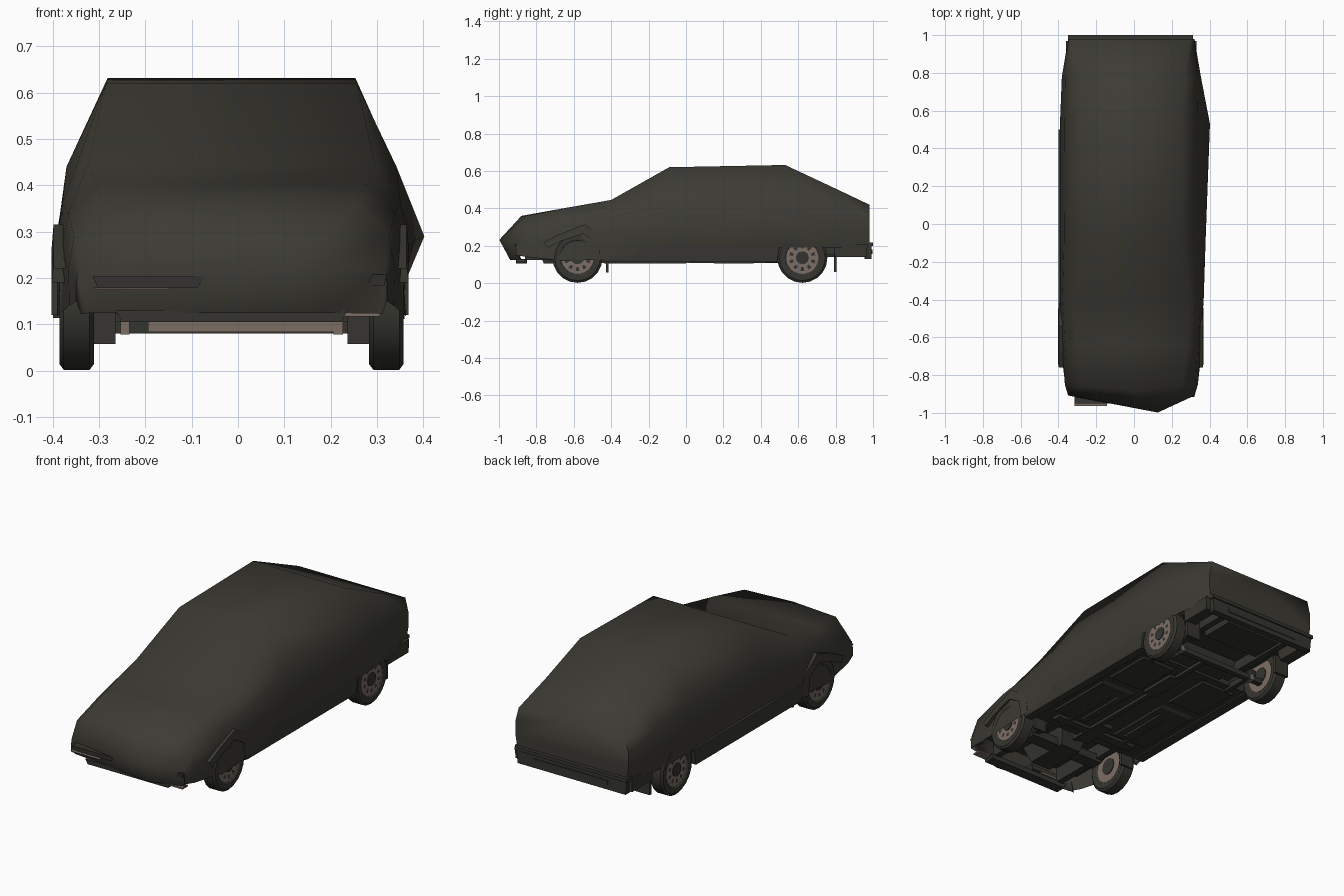
import bpy
import bmesh
from math import pi, sin, cos, radians
from mathutils import Vector

cube = bpy.data.objects.get("Cube")
if cube:
    bpy.data.objects.remove(cube)

SHIFT = -0.014  # the car sits slightly to its right


def material(name, rgb):
    m = bpy.data.materials.new(name)
    m.use_nodes = True
    m.diffuse_color = (*rgb, 1)
    m.node_tree.nodes["Principled BSDF"].inputs["Base Color"].default_value = (*rgb, 1)
    return m


CLOTH = material("dark olive cloth", (0.045, 0.043, 0.034))
RUBBER = material("black rubber", (0.037, 0.036, 0.029))
UNDER = material("underbody grey", (0.034, 0.034, 0.028))
RIM = material("dusty brown metal", (0.2, 0.155, 0.13))


def finish(name, bm, mat, smooth=None):
    bmesh.ops.recalc_face_normals(bm, faces=bm.faces)
    mesh = bpy.data.meshes.new(name)
    bm.to_mesh(mesh)
    bm.free()
    mesh.materials.append(mat)
    ob = bpy.data.objects.new(name, mesh)
    bpy.context.collection.objects.link(ob)
    if smooth:
        bpy.ops.object.select_all(action="DESELECT")
        ob.select_set(True)
        bpy.context.view_layer.objects.active = ob
        bpy.ops.object.shade_smooth_by_angle(angle=radians(smooth))
    return ob


def box(name, x, y, z, mat, taper=1.0):
    """Box from three ranges; taper narrows its lower face."""
    bm = bmesh.new()
    bmesh.ops.create_cube(bm, size=1)
    for v in bm.verts:
        k = taper if v.co.z < 0 else 1
        v.co = Vector((SHIFT + sum(x) / 2 + v.co.x * (x[1] - x[0]) * k,
                       sum(y) / 2 + v.co.y * (y[1] - y[0]) * k,
                       sum(z) / 2 + v.co.z * (z[1] - z[0])))
    return finish(name, bm, mat)


def pair(name, x, y, z, mat, taper=1.0):
    box("right_" + name, (-x[1], -x[0]), y, z, mat, taper)
    box("left_" + name, x, y, z, mat, taper)


def lathe(name, profile, place, mat, steps=20, smooth=35):
    """Spin (x, radius) pairs around an axis parallel to x."""
    bm = bmesh.new()
    rings = [[bm.verts.new(Vector(place) + Vector((a, r * sin(2 * pi * i / steps),
              r * cos(2 * pi * i / steps)))) for i in range(steps)] for a, r in profile]
    for p, q in zip(rings, rings[1:]):
        for i in range(steps):
            j = (i + 1) % steps
            bm.faces.new((p[i], p[j], q[j], q[i]))
    bm.faces.new(rings[0])
    bm.faces.new(rings[-1])
    return finish(name, bm, mat, smooth)


# Draped cover: (y, corner sweep, peak x, left haunch, hem, belt, shoulder, roof edge)
stations = [
    (-0.94, 0.06, .14, 0, (.325, .122), (.322, .123), (.31, .124), (.20, .124)),
    (-0.998, 0.09, .14, 0, (.335, .15), (.335, .19), (.33, .22), (.20, .232)),
    (-0.88, 0.03, 0, 0, (.35, .14), (.352, .22), (.34, .29), (.27, .36)),
    (-0.64, 0, 0, 0, (.376, .118), (.366, .26), (.352, .34), (.29, .403)),
    (-0.40, 0, 0, .005, (.376, .13), (.378, .27), (.365, .36), (.31, .445)),
    (-0.09, 0, 0, .015, (.37, .18), (.378, .28), (.356, .44), (.27, .62)),
    (0.53, 0, 0, .038, (.374, .19), (.378, .29), (.353, .44), (.267, .632)),
    (0.78, 0, 0, 0, (.365, .19), (.368, .285), (.35, .40), (.288, .515)),
    (0.98, 0, 0, 0, (.32, .19), (.334, .27), (.333, .35), (.315, .42)),
]
bm = bmesh.new()
rings = []
for y, sweep, peak, haunch, *half in stations:
    points = [(-w, z) for w, z in half] + [(peak, half[-1][1])] + [(w, z) for w, z in half[::-1]]
    points[-2] = (points[-2][0] + haunch, points[-2][1])
    ring = []
    for x, z in points:
        reach = half[0][0] - peak if x > peak else half[0][0] + peak
        ring.append(bm.verts.new((x + SHIFT, y + sweep * abs(x - peak) / reach, z)))
    rings.append(ring)
for p, q in zip(rings, rings[1:]):
    for i in range(len(p) - 1):
        bm.faces.new((p[i], p[i + 1], q[i + 1], q[i]))
bm.faces.new(rings[-1])
finish("car_cover", bm, CLOTH, 75)

# Arch lips pushing out around the front wheels
for side, label, flare in ((-1, "right", .388), (1, "left", .382)):
    bm = bmesh.new()
    outer = [(-.76, .22), (-.68, .26), (-.54, .315), (-.43, .24), (-.41, .13)]
    inner = [(-.74, .19), (-.67, .225), (-.55, .265), (-.47, .215), (-.46, .12)]
    rows = [[bm.verts.new((SHIFT + side * w, y, z)) for y, z in path]
            for path, w in ((outer, .345), (outer, flare - .004), (inner, flare), (inner, .35))]
    for p, q in zip(rows, rows[1:]):
        for i in range(len(p) - 1):
            bm.faces.new((p[i], p[i + 1], q[i + 1], q[i]))
    finish(label + "_front_arch_lip", bm, CLOTH)

# Bumpers, sills and valances
box("right_sill", (-.386, -.33), (-.42, .50), (.114, .20), RUBBER, 0.97)
box("left_sill", (.33, .374), (-.45, .50), (.112, .20), RUBBER, 0.97)
pair("rear_quarter", (.28, .345), (.79, .97), (.14, .21), RUBBER, 0.96)
box("rear_bumper", (-.33, .32), (.955, .992), (.13, .20), RUBBER, 0.98)
box("rear_bumper_ledge", (-.336, .326), (.95, 1.0), (.20, .218), RUBBER)
box("rear_bumper_slot", (-.22, .22), (.98, .996), (.155, .18), UNDER)
box("front_lip", (-.25, .25), (-.91, -.85), (.105, .13), RUBBER, 0.95)
box("right_corner_pad", (-.30, -.06), (-.95, -.90), (.18, .203), RUBBER, 0.9)
box("left_corner_pad", (.28, .335), (-.915, -.86), (.183, .208), RUBBER, 0.8)
box("right_lip_bracket", (-.30, -.13), (-.964, -.90), (.174, .18), RIM, 0.9)
box("left_lip_bracket", (.22, .32), (-.905, -.86), (.117, .125), RIM)

# Wheels: tyre, pressed metal rim, dark hub and slots
tyre = [(-.03, .085), (-.037, .095), (-.037, .122), (-.028, .134),
        (.028, .134), (.037, .122), (.037, .095), (.03, .085)]
for end, y in (("front", -.58), ("rear", .622)):
    for side, label in ((-1, "right"), (1, "left")):
        name = f"{label}_{end}_"
        x = SHIFT + side * .334
        lathe(name + "tyre", tyre, (x, y, .136), RUBBER)
        lathe(name + "rim", [(-.031, .09), (.031, .09)], (x, y, .136), RIM)
        face = x + side * .031
        lathe(name + "hub", [(-.004, .035), (.004, .035)], (face, y, .136), UNDER, 12)
        lathe(name + "inner_hub", [(-.004, .045), (.004, .045)],
              (x - side * .031, y, .136), UNDER, 12)
        bm = bmesh.new()
        for k in range(10):
            a = 2 * pi * k / 10
            out, across = Vector((0, sin(a), cos(a))), Vector((0, cos(a), -sin(a)))
            mid = Vector((face + side * .002, y, .136))
            bm.faces.new([bm.verts.new(mid + out * r + across * w)
                          for r, w in ((.05, -.006), (.05, .006), (.07, .01), (.07, -.01))])
        finish(name + "slots", bm, UNDER)

# Mud flaps
pair("front_mud_flap", (.25, .325), (-.428, -.415), (.058, .13), RUBBER)
pair("rear_mud_flap", (.25, .335), (.79, .805), (.06, .16), RUBBER)

# Underbody: ceiling, floor pans, tunnel, ribs and rails
box("underbody_ceiling", (-.325, .325), (-.86, .95), (.205, .215), UNDER)
box("floor_pan", (-.335, .335), (-.42, .46), (.122, .2), UNDER)
pair("floor_panel", (.09, .30), (-.30, .10), (.112, .123), UNDER, 0.92)
pair("rear_floor_panel", (.09, .30), (.14, .42), (.112, .123), UNDER, 0.92)
pair("chassis_rail", (.19, .225), (-.86, -.40), (.125, .21), UNDER)
pair("rear_rail", (.19, .225), (.45, .93), (.15, .21), UNDER)
pair("floor_rib", (.17, .19), (-.38, .0), (.106, .115), UNDER)
box("front_crossmember", (-.25, .25), (-.62, -.54), (.11, .15), UNDER, 0.9)
box("middle_crossmember", (-.25, .25), (-.36, -.31), (.106, .125), UNDER)
box("engine_sump", (-.08, .08), (-.80, -.48), (.105, .2), UNDER, 0.75)
box("gearbox", (-.055, .055), (-.48, -.2), (.105, .17), UNDER, 0.7)
box("boot_floor", (-.18, .18), (.74, .94), (.14, .21), UNDER, 0.92)
box("fuel_tank", (-.18, .18), (.46, .57), (.13, .2), UNDER, 0.9)
box("rear_axle_beam", (-.30, .30), (.61, .64), (.08, .107), UNDER)
box("rear_axle_plate", (-.18, .22), (.604, .61), (.084, .106), RIM)
pair("trailing_arm", (.235, .26), (.42, .64), (.11, .14), UNDER)
box("exhaust_pipe", (.02, .045), (-.45, .60), (.107, .125), UNDER)
box("silencer", (.0, .075), (.15, .36), (.106, .13), UNDER)
pair("brake_line", (.135, .142), (-.26, .02), (.107, .113), RIM)
pair("axle_clamp", (.22, .24), (.606, .644), (.078, .11), RIM)
